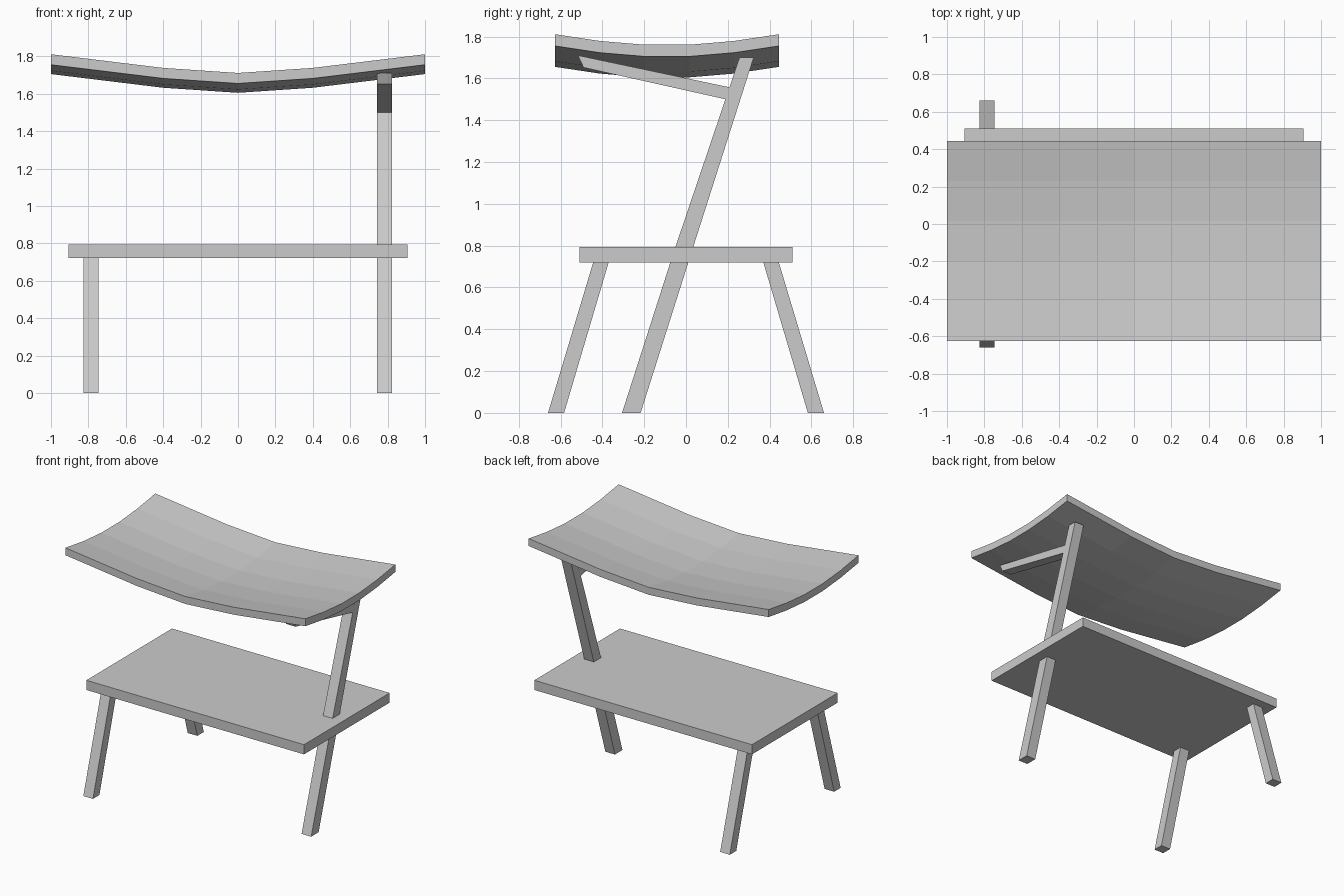
import bpy, bmesh

if "Cube" in bpy.data.objects:
    bpy.data.objects.remove(bpy.data.objects["Cube"])


def finish(name, bm):
    bmesh.ops.recalc_face_normals(bm, faces=bm.faces)
    mesh = bpy.data.meshes.new(name)
    bm.to_mesh(mesh)
    bm.free()
    obj = bpy.data.objects.new(name, mesh)
    bpy.context.collection.objects.link(obj)
    return obj


def extrude(bm, faces, offset):
    ext = bmesh.ops.extrude_face_region(bm, geom=faces, use_keep_orig=True)
    verts = [g for g in ext["geom"] if isinstance(g, bmesh.types.BMVert)]
    bmesh.ops.translate(bm, verts=verts, vec=offset)


def bar(name, x, profile, width=0.08):
    """Side profile in (y, z), extruded across x."""
    bm = bmesh.new()
    face = bm.faces.new([bm.verts.new((x - width / 2, y, z)) for y, z in profile])
    extrude(bm, [face], (width, 0, 0))
    return finish(name, bm)


# Flat lower board
bm = bmesh.new()
bmesh.ops.create_cube(bm, size=1)
bmesh.ops.scale(bm, verts=bm.verts, vec=(1.814, 1.02, 0.073))
bmesh.ops.translate(bm, verts=bm.verts, vec=(0, 0, 0.757))
finish("board", bm)

# Splayed pair of legs on the left
for name, s in (("front_leg", -1), ("back_leg", 1)):
    bar(name, -0.787, [(s * 0.66, 0), (s * 0.583, 0), (s * 0.367, 0.73), (s * 0.441, 0.73)])

# Long leaning post on the right, rising through the board, and its strut
bar("post", 0.784, [(-0.306, 0), (-0.217, 0), (0.023, 0.757), (0.324, 1.7),
                    (0.256, 1.7), (-0.063, 0.757)])
bar("strut", 0.784, [(-0.517, 1.71), (-0.49, 1.652), (0.19, 1.5), (0.21, 1.557)])

# Seat dished in both directions
xs = [(-1, 0.1), (-0.4, 0.027), (0, 0), (0.4, 0.027), (1, 0.1)]
ys = [(-0.535, 0.05), (-0.321, 0.018), (-0.107, 0), (0.107, 0), (0.321, 0.018), (0.535, 0.05)]
bm = bmesh.new()
grid = [[bm.verts.new((x, y - 0.091, 1.605 + zx + zy)) for y, zy in ys] for x, zx in xs]
faces = [bm.faces.new((grid[i][j], grid[i + 1][j], grid[i + 1][j + 1], grid[i][j + 1]))
         for i in range(len(xs) - 1) for j in range(len(ys) - 1)]
extrude(bm, faces, (0, 0, 0.056))
finish("curved_seat", bm)
